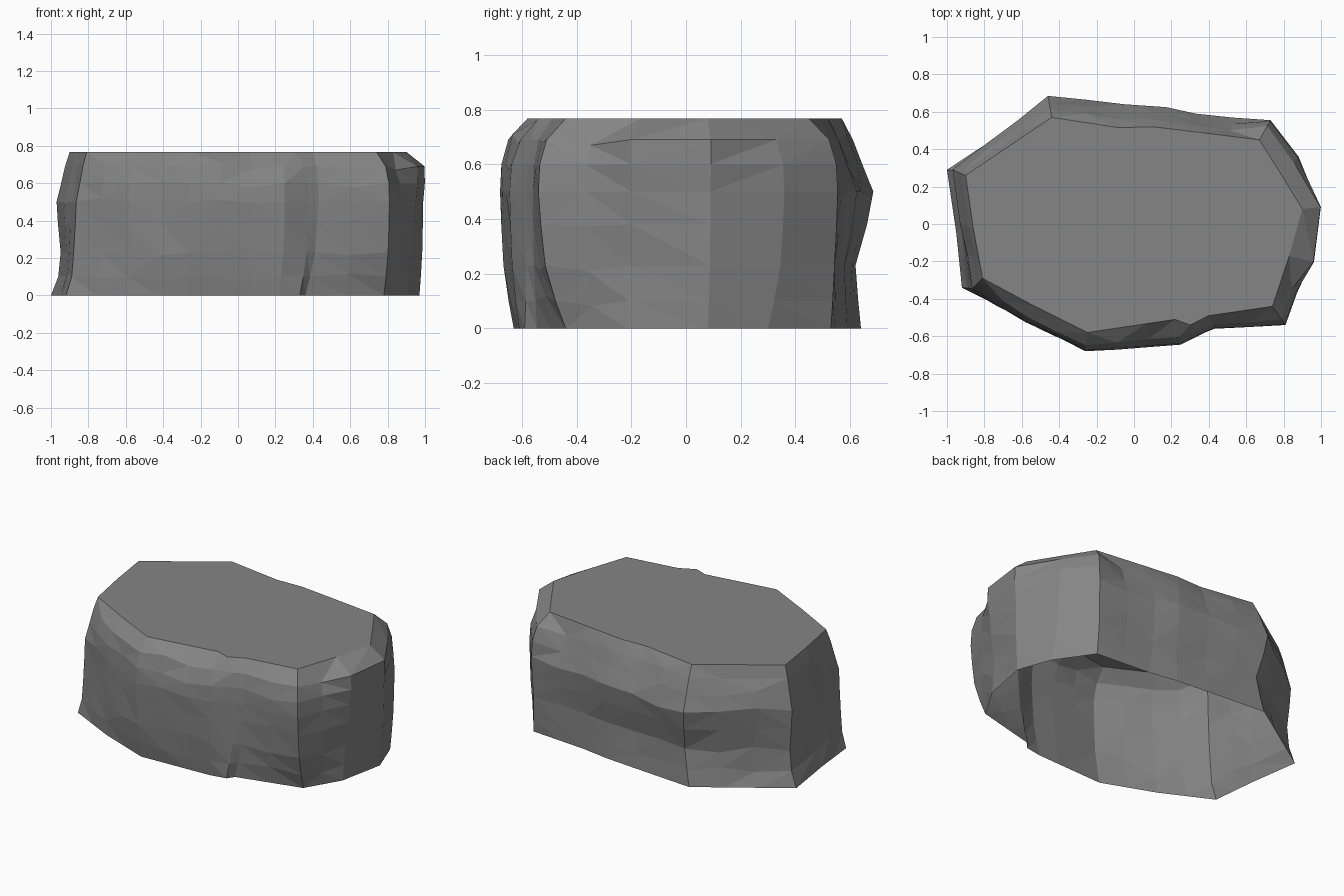
import bpy, bmesh, random
from mathutils import Vector

if "Cube" in bpy.data.objects:
    bpy.data.objects.remove(bpy.data.objects["Cube"])

random.seed(7)
H = 0.767

# Plan corners, counter-clockwise: bottom xy, waist xy, top rim xy, undercut
COLS = [
    (.97, .08, .99, .09, .90, .08, 1), (.91, -.22, .95, -.20, .83, -.17, .975),
    (.78, -.44, .81, -.54, .74, -.44, 1),
    (.36, -.545, .43, -.56, .40, -.49, 1), (.33, -.59, .38, -.58, .30, -.54, 1),
    (.22, -.61, .25, -.645, .22, -.51, 1), (-.26, -.63, -.26, -.68, -.25, -.58, 1),
    (-.60, -.50, -.58, -.525, -.53, -.44, 1), (-.92, -.34, -.865, -.345, -.81, -.29, 1),
    (-.95, -.05, -.93, 0, -.86, -.02, .98), (-1, .29, -.97, .29, -.90, .26, .97),
    (-.47, .64, -.46, .685, -.44, .57, .92), (-.08, .61, -.05, .64, -.08, .515, .93),
    (.16, .59, .17, .625, .10, .52, .94), (.35, .56, .33, .59, .35, .49, .96),
    (.73, .53, .73, .555, .67, .45, .99), (.89, .30, .88, .36, .79, .26, 1),
]


def column(c):
    """Vertical profile of one corner of the rock."""
    bot, mid, top = Vector(c[0:2]), Vector(c[2:4]), Vector(c[4:6])
    back = mid.y - .7 * mid.x > .1
    right = mid.x > .9
    a, b = (.35, .65) if back else (-.1, -.08) if right else (.05, .3)
    low = bot.lerp(mid, .75) * c[6]      # undercut beneath the ledge
    foot = bot.lerp(low, .75 if mid.x < -.8 else .5)
    return [(bot, 0), (foot, .10), (low, .23),
            (low.lerp(mid, .65), .38), (mid, .5),
            (mid.lerp(top, a), .6), (mid.lerp(top, b), .69), (top, H)]


# Split the long spans so each side carries several chipped facets
dense = []
for i, c in enumerate(COLS):
    n = COLS[(i + 1) % len(COLS)]
    span = (Vector(c[2:4]) - Vector(n[2:4])).length
    parts = max(1, round(span / .2))
    for k in range(parts):
        t = k / parts
        dense.append((column([p + (q - p) * t for p, q in zip(c, n)]), k > 0))

# Rock wall, open underneath, flat on top
bm = bmesh.new()
grid = []
for prof, loose in dense:
    line = []
    for j, (p, z) in enumerate(prof):
        x, y = p
        if loose and 0 < j < 7:
            s = 1 + random.uniform(-.010, .009)
            x, y = x * s, y * s
            z += random.uniform(-.025, .025)
        line.append(bm.verts.new((x, y, z)))
    grid.append(line)
for i, a in enumerate(grid):
    b = grid[(i + 1) % len(grid)]
    for j in range(7):
        bm.faces.new((a[j], b[j], b[j + 1], a[j + 1]))
bmesh.ops.triangulate(bm, faces=bm.faces[:])
bm.faces.new([line[7] for line in grid])
bmesh.ops.recalc_face_normals(bm, faces=bm.faces[:])
cap = max(bm.faces, key=lambda f: len(f.verts))
cap.normal_update()
if cap.normal.z < 0:
    bmesh.ops.reverse_faces(bm, faces=bm.faces[:])

mesh = bpy.data.meshes.new("rock")
bm.to_mesh(mesh)
bm.free()
stone = bpy.data.materials.new("stone grey")
stone.diffuse_color = (.235, .235, .235, 1)
stone.use_nodes = True
stone.node_tree.nodes["Principled BSDF"].inputs["Base Color"].default_value = stone.diffuse_color
mesh.materials.append(stone)
rock = bpy.data.objects.new("rock", mesh)
bpy.context.collection.objects.link(rock)
